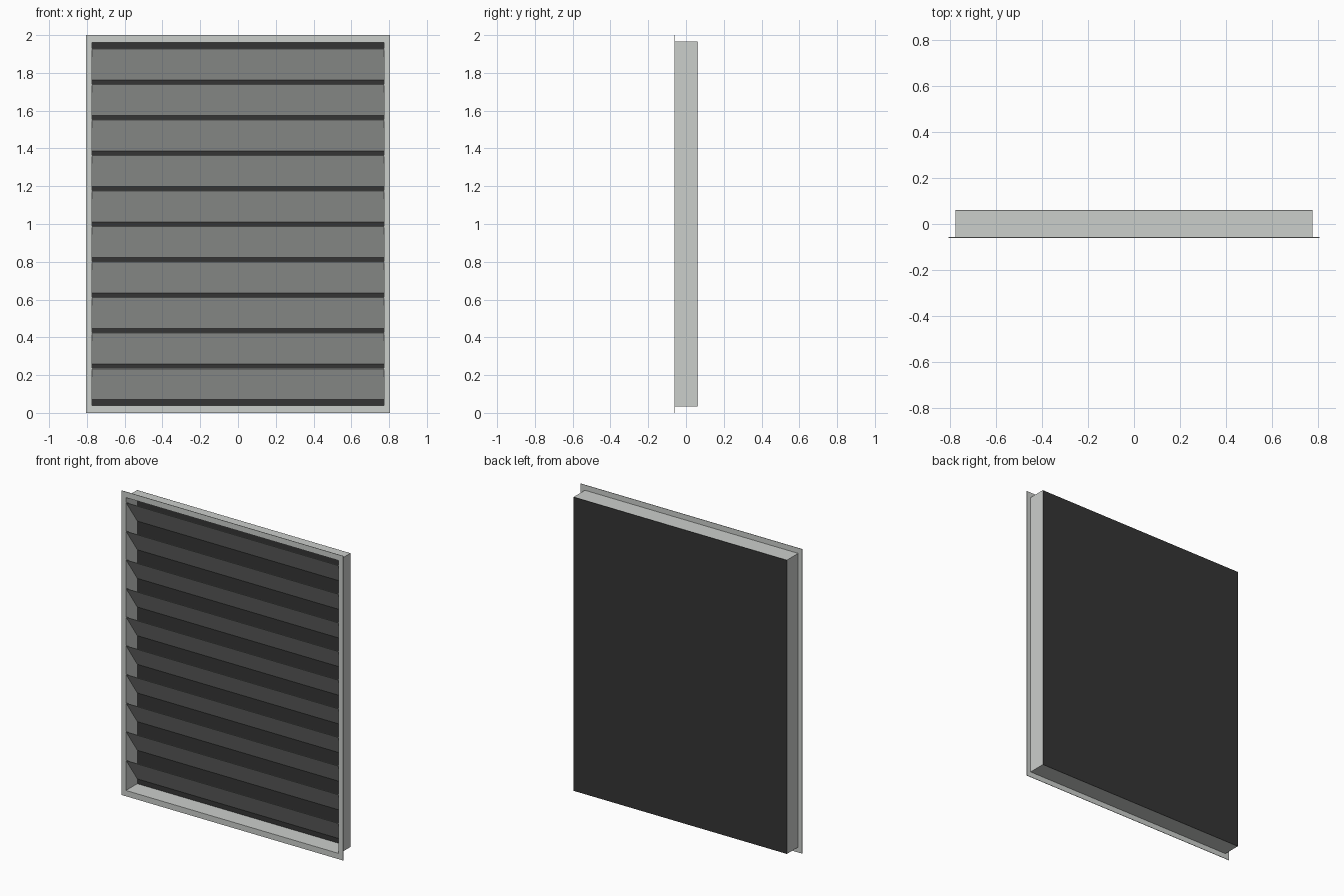
import bpy, bmesh

if "Cube" in bpy.data.objects:
    bpy.data.objects.remove(bpy.data.objects["Cube"])

W, H, D = 0.805, 1.0, 0.06        # flange half width, half height, half depth
IW, IH = 0.775, 0.965             # duct half width and half height
SHEET = 0.003                     # sheet metal thickness
SLATS, PITCH, RISE = 10, 0.1882, 0.167


def material(name, rgb):
    m = bpy.data.materials.new(name)
    m.diffuse_color = (*rgb, 1)
    m.use_nodes = True
    m.node_tree.nodes["Principled BSDF"].inputs["Base Color"].default_value = m.diffuse_color
    return m


grey = material("light grey metal", (0.60, 0.62, 0.60))
dark = material("dark backing", (0.035, 0.035, 0.035))


def finish(name, bm, mat):
    bmesh.ops.recalc_face_normals(bm, faces=bm.faces)
    mesh = bpy.data.meshes.new(name)
    bm.to_mesh(mesh)
    bm.free()
    mesh.materials.append(mat)
    ob = bpy.data.objects.new(name, mesh)
    bpy.context.collection.objects.link(ob)
    return ob


def ring(name, ow, oh, iw, ih, y0, y1, mat):
    """Rectangular frame with an open middle, between depths y0 and y1."""
    bm = bmesh.new()
    corners = [(-1, -1), (1, -1), (1, 1), (-1, 1)]
    loops = [[bm.verts.new((sx * w, y, 1 + sz * h)) for sx, sz in corners]
             for w, h, y in ((ow, oh, y0), (iw, ih, y0), (iw, ih, y1), (ow, oh, y1))]
    for k in range(4):
        a, b = loops[k], loops[(k + 1) % 4]
        for i in range(4):
            j = (i + 1) % 4
            bm.faces.new((a[i], a[j], b[j], b[i]))
    return finish(name, bm, mat)


def extrude_x(name, profile, half, mat):
    """Closed y-z profile swept across the width."""
    bm = bmesh.new()
    left, right = [[bm.verts.new((x, y, z)) for y, z in profile] for x in (-half, half)]
    bm.faces.new(left)
    bm.faces.new(right[::-1])
    n = len(profile)
    for i in range(n):
        j = (i + 1) % n
        bm.faces.new((left[i], right[i], right[j], left[j]))
    return finish(name, bm, mat)


# Front flange and the duct behind it
ring("flange", W, H, IW - SHEET, IH - SHEET, -D, -D + SHEET, grey)
ring("duct_walls", IW, IH, IW - SHEET, IH - SHEET, -D + SHEET, D - 0.001, grey)

# Dark panel closing the back
extrude_x("back_panel", [(D - SHEET, 1 - IH), (D, 1 - IH), (D, 1 + IH), (D - SHEET, 1 + IH)],
          IW, dark)

# Slats, high at the front and falling towards the back
for i in range(SLATS):
    z = 1 + (i - (SLATS - 1) / 2) * PITCH
    top, bottom = z + RISE / 2, z - RISE / 2
    front, back = -D + 0.002, D - SHEET
    extrude_x(f"slat_{i + 1}", [(front, top - SHEET), (front, top),
                                (back, bottom + SHEET), (back, bottom)], IW - SHEET, grey)
